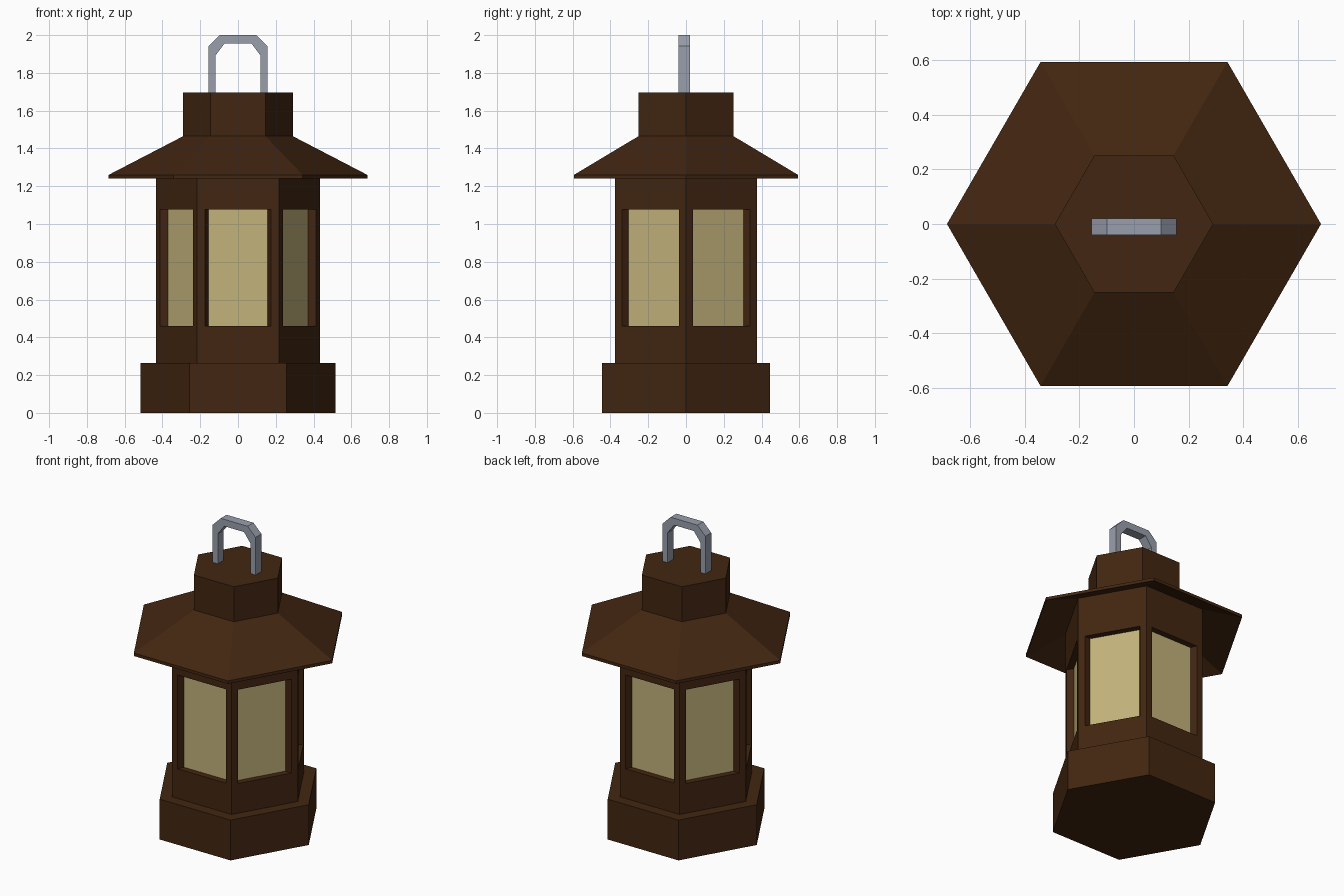
import bpy, bmesh, math
from mathutils import Vector

if "Cube" in bpy.data.objects:
    bpy.data.objects.remove(bpy.data.objects["Cube"])


def material(name, rgb):
    m = bpy.data.materials.new(name)
    m.diffuse_color = (*rgb, 1.0)
    m.use_nodes = True
    m.node_tree.nodes["Principled BSDF"].inputs["Base Color"].default_value = m.diffuse_color
    return m


wood = material("dark_brown", (0.055, 0.019, 0.0055))
glass = material("pale_yellow_glass", (0.54, 0.445, 0.195))
metal = material("grey_metal", (0.32, 0.345, 0.41))


def finish(bm, name, mats):
    bmesh.ops.remove_doubles(bm, verts=bm.verts, dist=0.0005)
    bmesh.ops.recalc_face_normals(bm, faces=bm.faces)
    me = bpy.data.meshes.new(name)
    bm.to_mesh(me)
    bm.free()
    for m in mats:
        me.materials.append(m)
    ob = bpy.data.objects.new(name, me)
    bpy.context.collection.objects.link(ob)
    return ob


def corner(r, z, i):
    a = math.radians(60 * i)
    return Vector((r * math.cos(a), r * math.sin(a), z))


def hexagon_stack(name, profile, mat):
    """Six-sided solid through (radius, height) rings, capped at both ends."""
    bm = bmesh.new()
    rings = [[bm.verts.new(corner(r, z, i)) for i in range(6)] for r, z in profile]
    for a, b in zip(rings, rings[1:]):
        for i in range(6):
            j = (i + 1) % 6
            bm.faces.new((a[i], a[j], b[j], b[i]))
    bm.faces.new(rings[0])
    bm.faces.new(rings[-1])
    return finish(bm, name, [mat])


# Base plinth
hexagon_stack("base", [(0.515, 0), (0.515, 0.265)], wood)

# Roof with sloping underside, and chimney cap on top
hexagon_stack("roof", [(0.40, 1.36), (0.685, 1.24), (0.685, 1.26),
                       (0.29, 1.465), (0.29, 1.695)], wood)

# Body: six walls, each with a recessed window pane
R, DEPTH = 0.435, 0.04
apothem = R * math.cos(math.pi / 6)
inner = (apothem - DEPTH) / apothem
bm = bmesh.new()


def rect(half, z0, z1, dist, ang):
    n = Vector((math.cos(ang), math.sin(ang), 0))
    t = Vector((-n.y, n.x, 0))
    return [bm.verts.new(n * dist + t * s * half + Vector((0, 0, z)))
            for s, z in ((-1, z0), (1, z0), (1, z1), (-1, z1))]


for k in range(6):
    ang = math.radians(30 + 60 * k)
    wall = rect(R / 2, 0.26, 1.37, apothem, ang)
    hole = rect(0.175, 0.46, 1.077, apothem, ang)
    pane = rect(0.175 * inner, 0.46, 1.077, apothem - DEPTH, ang)
    for a, b in ((wall, hole), (hole, pane)):
        for i in range(4):
            j = (i + 1) % 4
            bm.faces.new((a[i], a[j], b[j], b[i]))
    bm.faces.new(pane).material_index = 1
for z in (0.26, 1.37):
    bm.faces.new([bm.verts.new(corner(R, z, i)) for i in range(6)])
finish(bm, "body", [wood, glass])

# Carrying handle: bent square bar, extruded along y
half_outer = [(0.156, 1.69), (0.156, 1.942), (0.098, 2.0)]
half_inner = [(0.119, 1.69), (0.119, 1.892), (0.072, 1.955)]


def arch(half):
    return half + [(-x, z) for x, z in reversed(half)]


bm = bmesh.new()
rows = [[bm.verts.new((x, y, z)) for x, z in arch(h)]
        for h, y in ((half_outer, -0.04), (half_outer, 0.021),
                     (half_inner, 0.021), (half_inner, -0.04))]
for i in range(5):
    for k in range(4):
        a, b = rows[k], rows[(k + 1) % 4]
        bm.faces.new((a[i], a[i + 1], b[i + 1], b[i]))
for end in (0, 5):
    bm.faces.new([r[end] for r in rows])
finish(bm, "handle", [metal])
